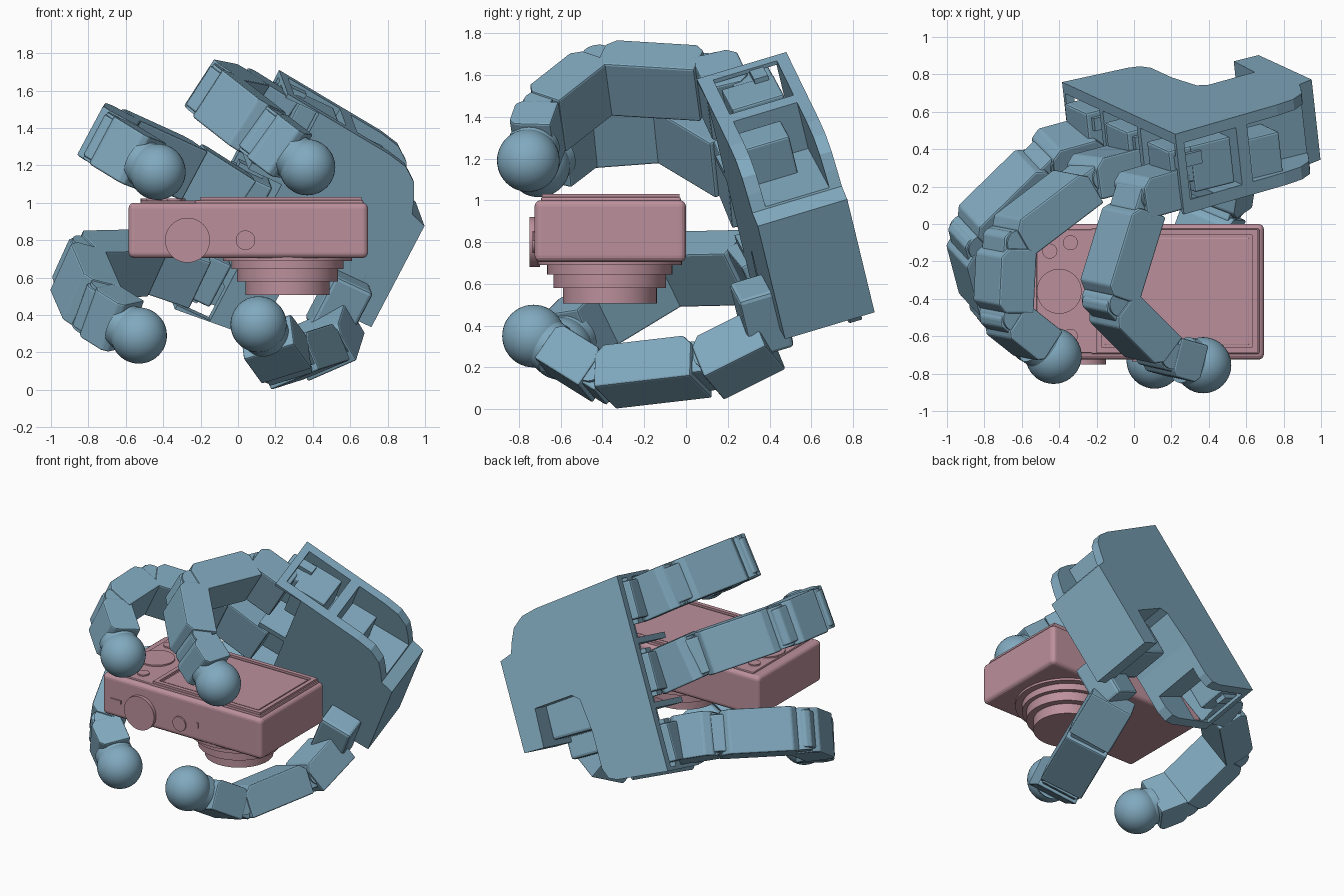
import bpy, bmesh, math
from mathutils import Vector, Matrix

if "Cube" in bpy.data.objects:
    bpy.data.objects.remove(bpy.data.objects["Cube"])


def material(name, rgb):
    m = bpy.data.materials.new(name)
    m.diffuse_color = (*rgb, 1)
    m.use_nodes = True
    m.node_tree.nodes["Principled BSDF"].inputs["Base Color"].default_value = m.diffuse_color
    return m


BLUE = material("hand_blue", (0.22, 0.40, 0.52))
PINK = material("camera_pink", (0.50, 0.28, 0.33))


def finish(name, bm, mat, matrix=Matrix(), bevel=0, segs=2, smooth=False):
    bmesh.ops.recalc_face_normals(bm, faces=bm.faces)
    me = bpy.data.meshes.new(name)
    bm.to_mesh(me)
    bm.free()
    ob = bpy.data.objects.new(name, me)
    bpy.context.collection.objects.link(ob)
    ob.matrix_world = matrix
    me.materials.append(mat)
    if bevel:
        b = ob.modifiers.new("bevel", 'BEVEL')
        b.width, b.segments, b.limit_method = bevel, segs, 'ANGLE'
    if smooth:
        bpy.context.view_layer.objects.active = ob
        ob.select_set(True)
        bpy.ops.object.shade_smooth_by_angle(angle=math.radians(30))
        ob.select_set(False)
    return ob


def box(name, lo, hi, mat, matrix=Matrix(), bevel=0, segs=2):
    lo, hi = Vector(lo), Vector(hi)
    bm = bmesh.new()
    bmesh.ops.create_cube(bm, size=1)
    for v in bm.verts:
        v.co = [lo[i] + (v.co[i] + 0.5) * (hi[i] - lo[i]) for i in range(3)]
    return finish(name, bm, mat, matrix, bevel, segs)


def prism(name, pts, z0, z1, mat, matrix=Matrix(), bevel=0):
    bm = bmesh.new()
    f = bm.faces.new([bm.verts.new((x, y, z0)) for x, y in pts])
    r = bmesh.ops.extrude_face_region(bm, geom=[f])
    for v in r['geom']:
        if isinstance(v, bmesh.types.BMVert):
            v.co.z = z1
    return finish(name, bm, mat, matrix, bevel)


def rod(name, p, q, r, mat, segs=48):
    p, q = Vector(p), Vector(q)
    d = q - p
    bm = bmesh.new()
    bmesh.ops.create_cone(bm, cap_ends=True, segments=segs, radius1=r, radius2=r, depth=d.length)
    mx = Matrix.Translation((p + q) / 2) @ d.to_track_quat('Z', 'Y').to_matrix().to_4x4()
    return finish(name, bm, mat, mx, smooth=True)


def ball(name, c, r, mat):
    bm = bmesh.new()
    bmesh.ops.create_uvsphere(bm, u_segments=40, v_segments=24, radius=r)
    return finish(name, bm, mat, Matrix.Translation(c), smooth=True)


def frame(origin, x, y, z):
    m = Matrix((x, y, z)).transposed().to_4x4()
    m.translation = origin
    return m


# ---- compact camera, lying on its face with the lens pointing down
box("camera_body", (-0.585, -0.725, 0.705), (0.695, 0, 1.0), PINK, bevel=0.03, segs=4)
box("camera_top_panel", (-0.52, -0.69, 0.98), (-0.2, -0.03, 1.012), PINK, bevel=0.006)
# screen built as a raised rim around a slightly sunken panel
box("screen_base", (-0.23, -0.695, 0.98), (0.67, -0.025, 1.015), PINK, bevel=0.008)
for n, lo, hi in (("left", (-0.2, -0.69), (-0.17, -0.03)), ("right", (0.63, -0.69), (0.66, -0.03)),
                  ("front", (-0.2, -0.69), (0.66, -0.66)), ("back", (-0.2, -0.06), (0.66, -0.03))):
    box("screen_rim_" + n, (*lo, 1.0), (*hi, 1.03), PINK)
box("screen_panel", (-0.155, -0.645, 1.0), (0.615, -0.075, 1.024), PINK, bevel=0.004)
rod("control_wheel", (-0.4, -0.36, 0.98), (-0.4, -0.36, 1.022), 0.12, PINK)
for i, (x, y) in enumerate(((-0.34, -0.1), (-0.45, -0.145), (-0.34, -0.6), (-0.45, -0.57))):
    rod(f"back_button_{i}", (x, y, 0.98), (x, y, 1.022), 0.04, PINK, 24)
rod("mode_dial", (-0.27, -0.7, 0.8), (-0.27, -0.75, 0.8), 0.12, PINK)
rod("shutter_button", (0.04, -0.7, 0.8), (0.04, -0.735, 0.8), 0.052, PINK, 32)
box("zoom_slot", (-0.515, -0.732, 0.815), (-0.43, -0.7, 0.84), PINK)
box("power_slot", (0.175, -0.732, 0.805), (0.192, -0.7, 0.845), PINK)
for i, (r, z) in enumerate(((0.345, 0.69), (0.30, 0.645), (0.27, 0.58), (0.225, 0.507))):
    rod(f"lens_ring_{i}", (0.265, -0.365, z), (0.265, -0.365, 0.73), r, PINK, 64)

# ---- palm frame: u to the fingers, v across the palm, w out of the palm
A = Vector((0.22, 0.48, 1.71))
w = Vector((0.105, -0.95, -0.285)).normalized()
v = Vector((-0.455, 0.203, -0.87))
v = (v - v.dot(w) * w).normalized()
u = v.cross(w)
P = frame(A, u, v, w)

outline = [(0, 0), (-0.645, 0.065), (-0.76, 0.09), (-0.84, 0.15), (-0.88, 0.23), (-0.91, 0.31),
           (-1.0, 0.34), (-1.0, 0.965), (-0.85, 0.965), (-0.84, 0.7), (-0.55, 0.68), (-0.5, 0.72),
           (-0.47, 0.95), (-0.47, 1.2), (-0.44, 1.27), (-0.38, 1.295), (0, 1.33)]
palm = prism("palm", outline, 0, 0.45, BLUE, P)
# open bays between the back and front plates, and sockets in the finger edge
cuts = [((-0.38, -0.1, 0.06), (-0.05, 0.25, 0.38)), ((-0.95, -0.1, 0.06), (-0.45, 0.3, 0.38)),
        ((-0.6, 1.12, 0.06), (-0.05, 1.4, 0.38))]
cuts += [((-0.2, c - 0.2, 0.06), (0.1, c + 0.2, 0.5)) for c in (0.225, 0.665, 1.105)]
for i, (lo, hi) in enumerate(cuts):
    c = box(f"cutter_{i}", lo, hi, BLUE, P)
    c.hide_render = c.hide_viewport = True
    c.display_type = 'WIRE'
    b = palm.modifiers.new("cut", 'BOOLEAN')
    b.operation, b.object, b.solver = 'DIFFERENCE', c, 'EXACT'
# motors showing inside the side bays
box("side_motor_front", (-0.34, 0.04, 0.1), (-0.1, 0.3, 0.36), BLUE, P, 0.01)
box("side_motor_rear", (-0.66, 0.1, 0.16), (-0.47, 0.33, 0.39), BLUE, P, 0.01)


def link(name, p, q, n, a, b, wide=0.30, thick=0.215, cham=0.045):
    """Chamfered finger segment from p to q; n is the hinge axis."""
    d = (q - p).normalized()
    n = (n - n.dot(d) * d).normalized()
    L, t = (q - p).length, thick / 2
    x0, x1 = a, L + b
    pts = [(x0, -t), (x1, -t), (x1, t - cham), (x1 - cham, t), (x0 + cham, t), (x0, t - cham)]
    m = frame(p, d, n.cross(d), n)
    return prism(name, pts, -wide / 2, wide / 2, BLUE, m, 0.01)


def digit(name, base, pts, n=None, end=-0.1):
    """Knuckle, two links and a round fingertip; pts are joint centres."""
    j = [Vector(p) for p in pts]
    if n is None:
        n = (j[-2] - j[-3]).cross(j[-3] - j[-4]).normalized()
    link(name + "_knuckle", base, j[0], n, -0.06, 0.06, 0.30, 0.22)
    for i in range(len(j) - 2):
        link(f"{name}_link_{i}", j[i], j[i + 1], n, 0.03 if i else 0.08, -0.025)
    link(name + "_end", j[-2], j[-1], n, 0.015, end, 0.29, 0.21, 0.03)
    # narrower hinge blocks across the gaps
    for i in range(len(j) - 1):
        d = (j[i + 1] - j[i]).normalized()
        link(f"{name}_hinge_{i}", j[i] - d * 0.06, j[i] + d * 0.13, n, 0, 0, 0.25, 0.165, 0.03)
        rod(f"{name}_pin_{i}", j[i] - n * 0.14, j[i] + n * 0.14, 0.07, BLUE, 24)
    d = (j[-1] - j[-2]).normalized()
    rod(name + "_collar", j[-1] - d * 0.13, j[-1], 0.125, BLUE)
    ball(name + "_tip", j[-1], 0.15, BLUE)


fingers = {
    "upper_finger": (0.175, [(0.03, 0.16, 1.555), (-0.145, -0.41, 1.59),
                             (0.135, -0.69, 1.37), (0.37, -0.755, 1.19)]),
    "middle_finger": (0.665, [(-0.22, 0.26, 1.15), (-0.68, -0.09, 1.36),
                              (-0.70, -0.49, 1.33), (-0.43, -0.705, 1.165)]),
    "lower_finger": (1.145, [(-0.43, 0.36, 0.68), (-0.87, -0.07, 0.67),
                             (-0.77, -0.45, 0.44), (-0.53, -0.60, 0.29)])}
for name, (c, pts) in fingers.items():
    digit(name, P @ Vector((0, c, 0.33)), pts)
    box(name + "_motor", (-0.2, c - 0.13, 0.1), (0.03, c + 0.13, 0.3), BLUE, P, 0.012)
    box(name + "_bracket", (-0.15, c - 0.16, 0.13), (0.0, c + 0.16, 0.2), BLUE, P)

# ---- thumb with its motor in the palm notch
digit("thumb", Vector((0.49, 0.34, 0.31)), [(0.46, 0.15, 0.215), (0.255, -0.41, 0.15), (0.11, -0.73, 0.35)],
      Vector((-0.86, 0.36, -0.36)).normalized(), -0.12)
box("thumb_motor", (-0.86, 0.66, 0.16), (-0.5, 0.93, 0.45), BLUE, P, 0.02)
box("thumb_mount", (-0.89, 0.76, 0.4), (-0.66, 1.08, 0.61), BLUE, P, 0.02)
